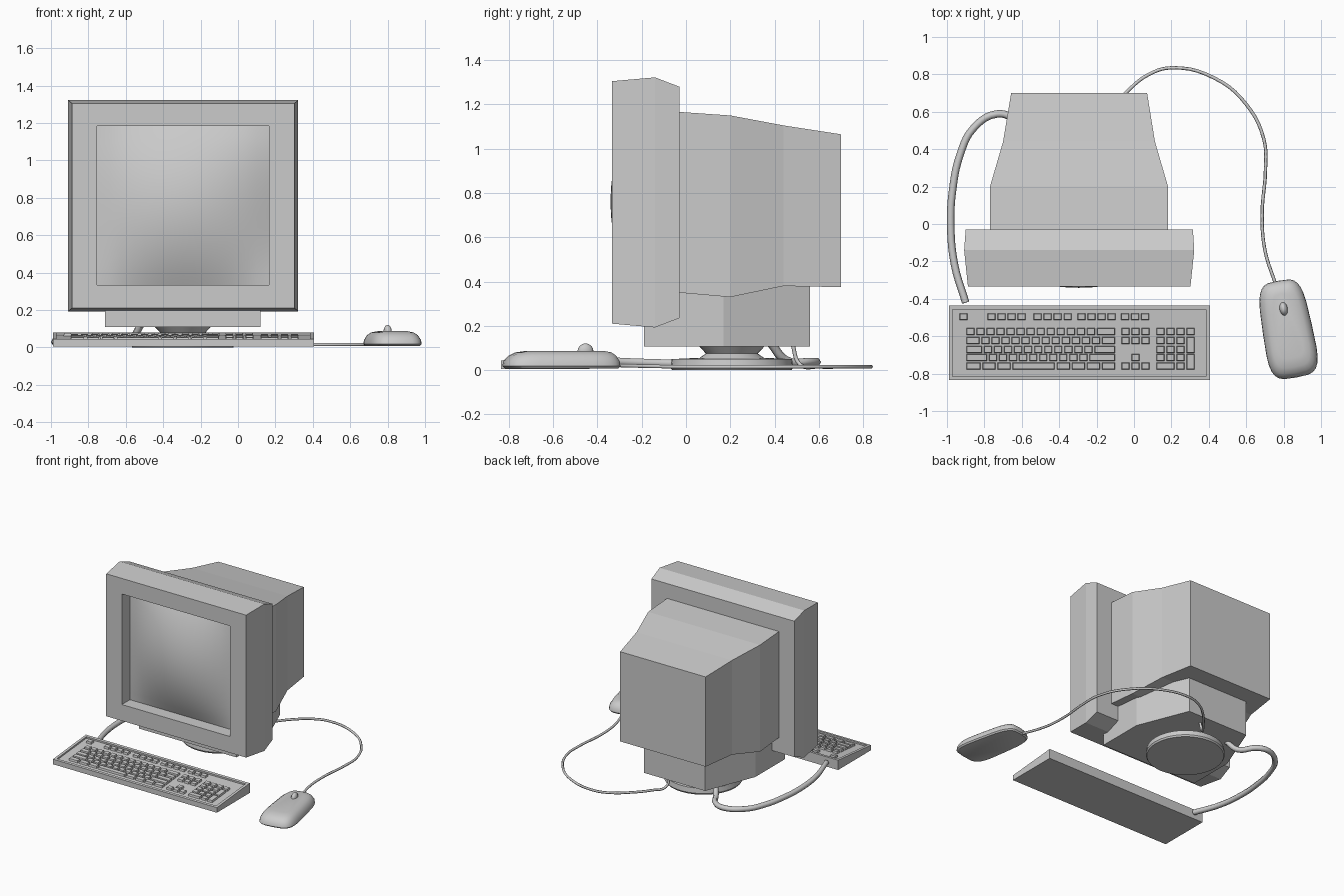
import bpy, bmesh, math
from mathutils import Matrix

if "Cube" in bpy.data.objects:
    bpy.data.objects.remove(bpy.data.objects["Cube"])


def finish(bm, name, smooth=None):
    bmesh.ops.recalc_face_normals(bm, faces=bm.faces)
    me = bpy.data.meshes.new(name)
    bm.to_mesh(me)
    bm.free()
    ob = bpy.data.objects.new(name, me)
    bpy.context.collection.objects.link(ob)
    if smooth:
        bpy.ops.object.select_all(action='DESELECT')
        bpy.context.view_layer.objects.active = ob
        ob.select_set(True)
        bpy.ops.object.shade_smooth_by_angle(angle=math.radians(smooth))
    return ob


def add_loft(bm, rings):
    vs = [[bm.verts.new(p) for p in r] for r in rings]
    n = len(vs[0])
    for a, b in zip(vs, vs[1:]):
        for i in range(n):
            j = (i + 1) % n
            bm.faces.new((a[i], a[j], b[j], b[i]))
    bm.faces.new(vs[0])
    bm.faces.new(vs[-1])


def loft(name, rings, smooth=None):
    bm = bmesh.new()
    add_loft(bm, rings)
    return finish(bm, name, smooth)


def upright(y, x0, x1, z0, z1):
    return [(x0, y, z0), (x1, y, z0), (x1, y, z1), (x0, y, z1)]


def cable(name, pts, radius):
    cu = bpy.data.curves.new(name, 'CURVE')
    cu.dimensions = '3D'
    cu.bevel_depth = radius
    cu.bevel_resolution = 1
    cu.resolution_u = 5
    cu.use_fill_caps = True
    sp = cu.splines.new('BEZIER')
    sp.bezier_points.add(len(pts) - 1)
    for bp, p in zip(sp.bezier_points, pts):
        bp.co = p
        bp.handle_left_type = bp.handle_right_type = 'AUTO'
    ob = bpy.data.objects.new(name, cu)
    bpy.context.collection.objects.link(ob)


# Monitor bezel with recessed opening
loft("monitor_bezel", [
    upright(-.20, -.755, .165, .335, 1.185),
    upright(-.333, -.755, .165, .335, 1.185),
    upright(-.333, -.888, .302, .21, 1.305),
    upright(-.14, -.908, .322, .193, 1.322),
    upright(-.03, -.90, .315, .235, 1.28)])

# Bulging glass screen
bm = bmesh.new()
bmesh.ops.create_grid(bm, x_segments=14, y_segments=14, size=1)
for v in bm.verts:
    u, w = v.co.x, v.co.y
    v.co = (-.295 + .46 * u, -.235 - .106 * (1 - u * u) * (1 - w * w), .76 + .425 * w)
screen = finish(bm, "screen", 60)
if screen.data.polygons[0].normal.y > 0:
    screen.data.flip_normals()

# Tapering rear housing
loft("rear_housing", [
    upright(-.03, -.77, .182, .35, 1.166),
    upright(.20, -.77, .182, .33, 1.15),
    upright(.44, -.70, .112, .38, 1.105),
    upright(.70, -.657, .07, .375, 1.065)])

# Lower block under the housing
half = [(.415, -.19), (.415, .17), (.26, .56)]
outline = half + [(-x, y) for x, y in reversed(half)]
loft("lower_block", [[(x - .295, y, z) for x, y in outline] for z in (.108, .42)])

# Swivel stand
N = 32
loft("swivel_stand", [
    [(-.295 + r * math.cos(2 * math.pi * i / N), .207 + r * math.sin(2 * math.pi * i / N), z)
     for i in range(N)]
    for r, z in ((.27, 0), (.277, .012), (.272, .05), (.145, .056),
                 (.117, .075), (.148, .108), (.148, .12))], 30)


# Keyboard: sloping case with a shallow tray
def slope(y):
    return .044 + (y + .835) * .09


def flat(x0, x1, y0, y1, off=None):
    return [(x, y, .005 if off is None else slope(y) + off)
            for x, y in ((x0, y0), (x1, y0), (x1, y1), (x0, y1))]


loft("keyboard_case", [
    flat(-.99, .405, -.835, -.435),
    flat(-.99, .405, -.835, -.435, 0),
    flat(-.97, .384, -.815, -.457, 0),
    flat(-.97, .384, -.815, -.457, -.012)])

# Keys
keys = bmesh.new()
U = .0537
ROWS = [-.495, -.575, -.623, -.671, -.714, -.759]


def key(x0, x1, y0, y1):
    add_loft(keys, [flat(x0, x1, y0, y1, -.014),
                    flat(x0 + .003, x1 - .003, y0 + .003, y1 - .003, .003)])


def key_row(row, x, widths, rows=1):
    for w in widths:
        key(x, x + w * U - .011, ROWS[row + rows - 1] - .018, ROWS[row] + .018)
        x += w * U


key_row(0, -.933, [1])
for x, n in ((-.783, 4), (-.537, 4), (-.302, 4), (-.069, 3)):
    key_row(0, x, [1] * n)
for r, widths in enumerate(([1] * 13 + [2],
                            [1.5] + [1] * 12 + [1.5],
                            [1.75] + [1] * 11 + [2.25],
                            [2.25] + [1] * 10 + [2.75],
                            [1.6, 1.5, 1.5, 4.4] + [1.5] * 4), 1):
    key_row(r, -.896, widths)
for r in (1, 2, 5):
    key_row(r, -.067, [1] * 3)
key_row(4, -.067 + U, [1])
for r, widths in ((1, [1] * 4), (2, [1] * 3), (3, [1] * 3), (4, [1] * 3), (5, [2, 1])):
    key_row(r, .12, widths)
for r in (2, 4):
    key_row(r, .12 + 3 * U, [1], 2)
finish(keys, "keys")

# Mouse body: rounded tapered outline stacked into a dome
M = 28
place = Matrix.Translation((.82, -.562, 0)) @ Matrix.Rotation(math.radians(10.5), 4, 'Z')


def mouse_ring(inset, z):
    ring = []
    for i in range(M):
        c, s = math.cos(2 * math.pi * i / M), math.sin(2 * math.pi * i / M)
        x = math.copysign(abs(c) ** .5, c)
        y = math.copysign(abs(s) ** .5, s)
        ring.append(((.133 - .01 * y - inset) * x,
                     (.263 - inset * (1 if y > 0 else 1.5)) * y, z))
    return ring


mouse = loft("mouse_body", [mouse_ring(d, z) for d, z in (
    (.008, .008), (0, .018), (.003, .04), (.018, .065), (.038, .08), (.07, .087))], 40)
mouse.matrix_world = place

# Mouse wheel
bm = bmesh.new()
bmesh.ops.create_uvsphere(bm, u_segments=12, v_segments=8, radius=1)
for v in bm.verts:
    v.co = (v.co.x * .022, v.co.y * .037 + .11, v.co.z * .037 + .084)
wheel = finish(bm, "mouse_wheel", 50)
wheel.matrix_world = place

# Cables
cable("mouse_cable", [
    (.76, -.33, .022), (.70, -.14, .017), (.685, .05, .015), (.703, .29, .015),
    (.695, .45, .015), (.60, .64, .015), (.43, .78, .015), (.20, .835, .015),
    (.08, .80, .015), (-.04, .705, .015), (-.13, .60, .015), (-.19, .515, .025),
    (-.20, .48, .12)], .009)
cable("keyboard_cable", [
    (-.90, -.42, .045), (-.96, -.215, .035), (-.98, 0, .03), (-.97, .18, .03),
    (-.93, .37, .03), (-.86, .51, .032), (-.735, .588, .036), (-.65, .565, .038),
    (-.57, .45, .045), (-.52, .385, .12)], .02)
